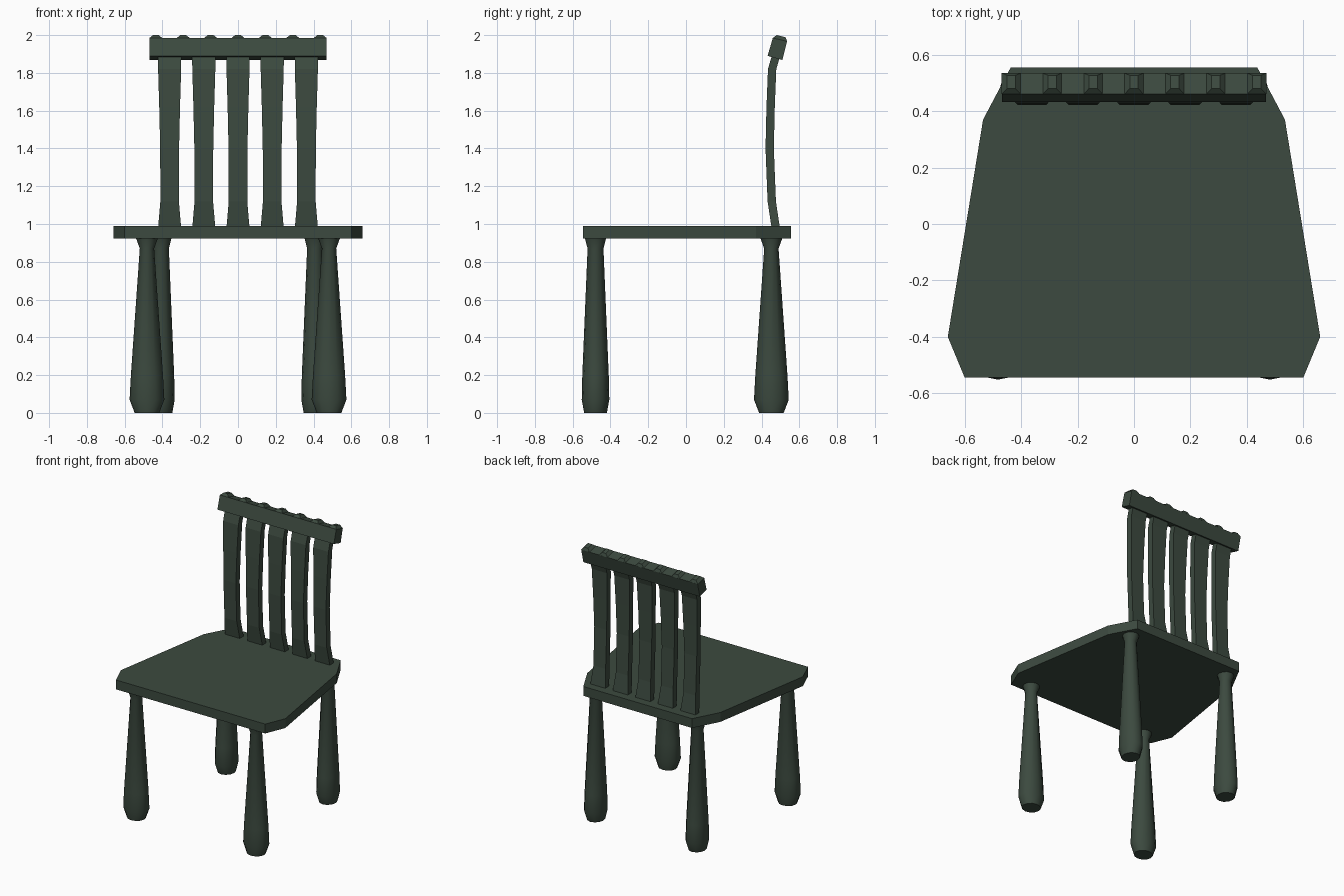
import bpy, bmesh
from math import sin, cos, pi, radians

if "Cube" in bpy.data.objects:
    bpy.data.objects.remove(bpy.data.objects["Cube"])

mat = bpy.data.materials.new("dark_green_paint")
mat.diffuse_color = (0.045, 0.068, 0.05, 1)
mat.use_nodes = True
mat.node_tree.nodes["Principled BSDF"].inputs["Base Color"].default_value = mat.diffuse_color


def loft(name, rings, smooth=False):
    """Join equal-sized rings of points into a closed solid."""
    bm = bmesh.new()
    loops = [[bm.verts.new(p) for p in ring] for ring in rings]
    n = len(loops[0])
    for a, b in zip(loops, loops[1:]):
        for i in range(n):
            j = (i + 1) % n
            bm.faces.new((a[i], a[j], b[j], b[i]))
    bm.faces.new(loops[0][::-1])
    bm.faces.new(loops[-1])
    bmesh.ops.recalc_face_normals(bm, faces=bm.faces)
    mesh = bpy.data.meshes.new(name)
    bm.to_mesh(mesh)
    bm.free()
    obj = bpy.data.objects.new(name, mesh)
    bpy.context.collection.objects.link(obj)
    mesh.materials.append(mat)
    if smooth:
        bpy.ops.object.select_all(action='DESELECT')
        obj.select_set(True)
        bpy.context.view_layer.objects.active = obj
        bpy.ops.object.shade_smooth_by_angle(angle=radians(50))
    return obj


# Seat: tapered board with clipped corners
half = [(0.6, -0.545), (0.66, -0.4), (0.535, 0.37), (0.437, 0.555)]
outline = half + [(-x, y) for x, y in reversed(half)]
loft("seat", [[(x, y, z) for x, y in outline] for z in (0.922, 0.99)])

# Legs: turned clubs with a flared neck; (z, wide radius, narrow radius)
LEG = [(0, 0.065, 0.06), (0.07, 0.092, 0.073), (0.2, 0.085, 0.07),
       (0.87, 0.038, 0.042), (0.925, 0.058, 0.056)]


def leg(name, cx, cy, wide_x):
    rings = []
    for z, wide, narrow in LEG:
        rx, ry = (wide, narrow) if wide_x else (narrow, wide)
        rings.append([(cx + rx * cos(i * pi / 6), cy + ry * sin(i * pi / 6), z)
                      for i in range(12)])
    loft(name, rings, True)


for side, s in (("left", -1), ("right", 1)):
    leg("front_leg_" + side, s * 0.482, -0.479, True)
    leg("back_leg_" + side, s * 0.408, 0.452, False)

# Back slats: bowed and waisted; (z, front y, half width)
SLAT = [(0.98, 0.453, 0.061), (1.12, 0.432, 0.049), (1.4, 0.421, 0.05),
        (1.62, 0.426, 0.055), (1.82, 0.434, 0.061), (1.91, 0.46, 0.062)]
for k in range(5):
    cx = (k - 2) * 0.181
    loft(f"back_slat_{k + 1}",
         [[(cx - w, y, z), (cx + w, y, z), (cx + w, y + 0.044, z), (cx - w, y + 0.044, z)]
          for z, y, w in SLAT])

# Top rail: tilted bar
RAIL = [(0.432, 1.89), (0.51, 1.868), (0.535, 1.968), (0.46, 1.986)]
loft("top_rail", [[(x, y, z) for y, z in RAIL] for x in (-0.468, 0.468)])

# Carved bumps along the rail top
for k in range(7):
    cx = (k - 3) * 0.145
    rings = []
    for w, (yf, zf), (yb, zb) in ((0.034, (0.46, 1.985), (0.535, 1.967)),
                                  (0.015, (0.48, 2.0), (0.527, 1.989))):
        rings.append([(cx - w, yf, zf), (cx + w, yf, zf), (cx + w, yb, zb), (cx - w, yb, zb)])
    loft(f"rail_bump_{k + 1}", rings)
